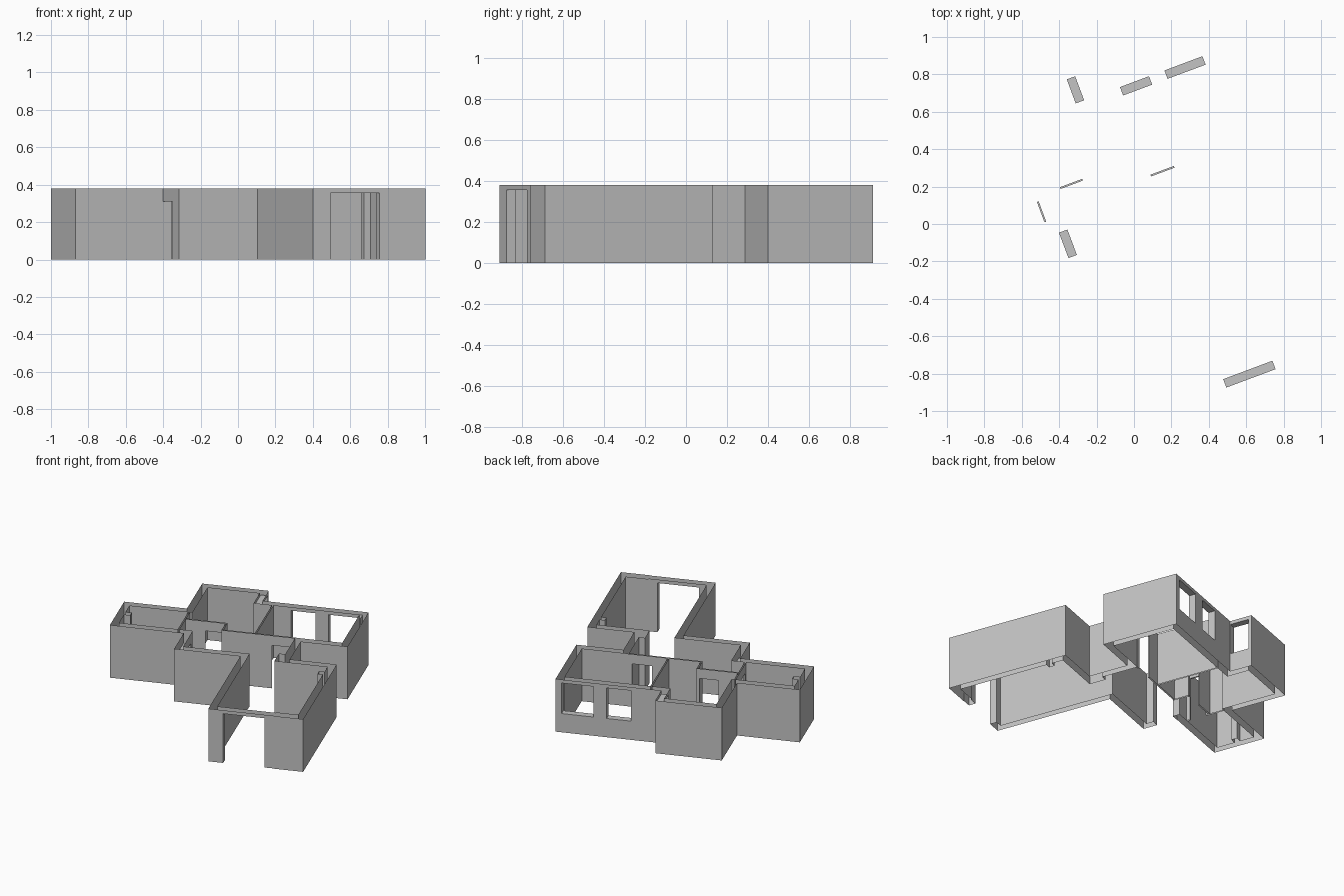
import bpy, bmesh, math
from mathutils import Matrix

if "Cube" in bpy.data.objects:
    bpy.data.objects.remove(bpy.data.objects["Cube"], do_unlink=True)

H = 0.38          # wall height
T = 0.048         # thick wall
S = 0.01          # thin partition
TURN = math.radians(20.5)

mat = bpy.data.materials.new("wall_grey")
mat.use_nodes = True
grey = (0.55, 0.55, 0.55, 1)
mat.diffuse_color = grey
mat.node_tree.nodes["Principled BSDF"].inputs["Base Color"].default_value = grey

# Each rectangle is (u0, u1, v0, v1) in the plan's own turned axes.
L, R = -0.891, 0.697                 # outermost side walls
FRONT, BACK, TOP = -0.992, 0.712, 0.872
EL, HL, JL = 0.056, -0.467, -0.392   # left sides of entry, back and middle rooms

parts = {
    "entry_room_walls": [
        (EL, 0.496, FRONT, FRONT + T),
        (0.496, R, FRONT - 0.003, FRONT + T + 0.008),
        (EL, EL + T, FRONT, -0.102),
        (R - T, R, FRONT, -0.12),
        (0.332, R, -0.168, -0.12),
    ],
    "middle_room_walls": [
        (JL, EL + T, -0.15, -0.102),
        (JL, JL + T, -0.15, 0.148),
        (0.332, 0.38, -0.168, 0.213),
    ],
    "left_room_walls": [
        (L, JL + T, 0.10, 0.148),
        (L, L + T, 0.10, 0.4725),
        (L, HL + T, 0.4245, 0.4725),
    ],
    "back_left_room_walls": [
        (HL, HL + T, 0.4245, TOP),
        (HL, -0.018, TOP - T, TOP),
        (-0.066, -0.018, BACK - T, TOP),
    ],
    "back_right_room_walls": [
        (-0.066, R, BACK - T, BACK),
        (R - T, R, 0.165, BACK),
        (0.332, R, 0.165, 0.213),
    ],
    "thin_partitions": [
        (-0.445, -0.435, 0.148, 0.4245),
        (-0.445, -0.155, 0.313, 0.323),
        (-0.165, -0.155, 0.206, 0.323),
        (-0.165, 0.34, 0.206, 0.216),
        (0.058, 0.068, 0.206, BACK - T),
    ],
    "corner_posts": [
        (0.29, 0.335, -0.168, -0.05),
        (0.612, R - T, -0.29, -0.25),
        (L + T, -0.80, 0.28, 0.32),
    ],
}

# Openings: rectangle on plan plus bottom and top height
DOOR, SILL, LINTEL = 0.31, 0.135, 0.355
openings = [
    (0.156, 0.437, FRONT - 0.02, FRONT + 0.06, 0, LINTEL),     # entrance
    (JL, JL + T, -0.048, 0.097, 0, DOOR),                      # side door
    (-0.445, -0.435, 0.176, 0.292, 0, DOOR),                   # inner doors
    (-0.302, -0.175, 0.313, 0.323, 0, DOOR),
    (0.175, 0.308, 0.206, 0.216, 0, DOOR),
    (0.186, 0.352, BACK - T, BACK, SILL, LINTEL),              # back windows
    (0.44, 0.657, BACK - T, BACK, SILL, LINTEL),
    (-0.066, -0.018, 0.713, 0.85, SILL, LINTEL),               # side window
]


def cuts(values):
    return sorted({round(v, 4) for v in values})


rects = [r for group in parts.values() for r in group] + [o[:4] for o in openings]
us = cuts(v for r in rects for v in r[:2])
vs = cuts(v for r in rects for v in r[2:4])
zs = cuts([0, SILL, DOOR, LINTEL, H])


def inside(r, u, v):
    return r[0] < u < r[1] and r[2] < v < r[3]


# Mark which part fills each cell of the plan grid
cells = {}
for i in range(len(us) - 1):
    for j in range(len(vs) - 1):
        u, v = (us[i] + us[i + 1]) / 2, (vs[j] + vs[j + 1]) / 2
        owner = next((n for n, g in parts.items() if any(inside(r, u, v) for r in g)), None)
        if not owner:
            continue
        holes = [o for o in openings if inside(o, u, v)]
        for k in range(len(zs) - 1):
            z = (zs[k] + zs[k + 1]) / 2
            if not any(o[4] < z < o[5] for o in holes):
                cells[i, j, k] = owner


def skin(name):
    """Outer faces of one part; wall tops and undersides stay open."""
    bm = bmesh.new()
    grid = (us, vs, zs)
    for cell, owner in cells.items():
        if owner != name:
            continue
        for axis in range(3):
            for side in (0, 1):
                near = list(cell)
                near[axis] += 2 * side - 1
                if tuple(near) in cells:
                    continue
                if axis == 2 and not 0 <= near[2] < len(zs) - 1:
                    continue
                a, b = (axis + 1) % 3, (axis + 2) % 3
                corners = []
                for da, db in ((0, 0), (1, 0), (1, 1), (0, 1)):
                    idx = list(cell)
                    idx[axis] += side
                    idx[a] += da
                    idx[b] += db
                    corners.append(bm.verts.new([grid[n][idx[n]] for n in range(3)]))
                bm.faces.new(corners if side else corners[::-1])
    bmesh.ops.remove_doubles(bm, verts=bm.verts, dist=0.0005)
    bmesh.ops.dissolve_limit(bm, angle_limit=0.01, verts=bm.verts, edges=bm.edges)
    bm.transform(Matrix.Rotation(TURN, 4, 'Z'))
    mesh = bpy.data.meshes.new(name)
    bm.to_mesh(mesh)
    bm.free()
    mesh.materials.append(mat)
    bpy.context.collection.objects.link(bpy.data.objects.new(name, mesh))


for part in parts:
    skin(part)
